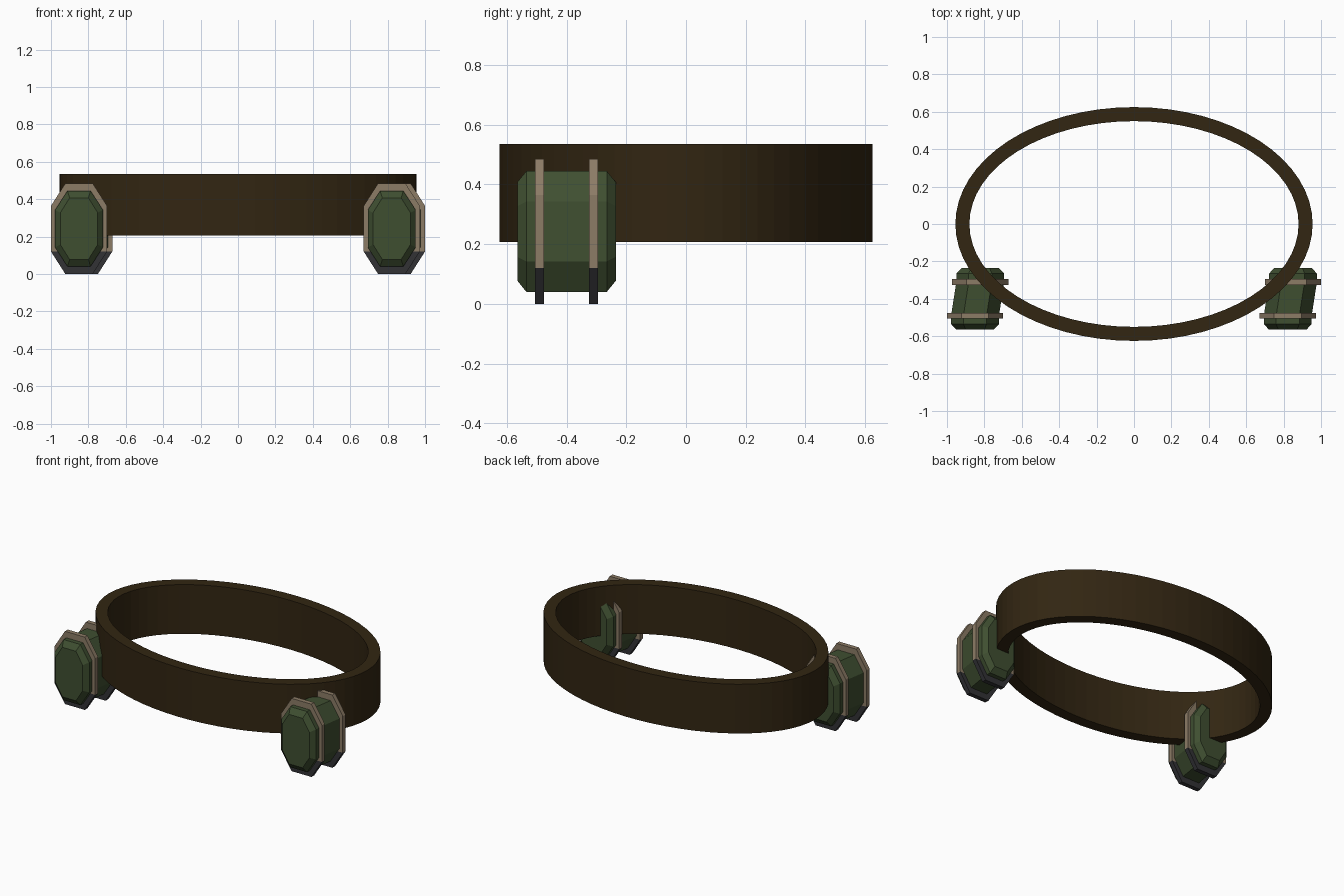
import bpy, bmesh, math

cube = bpy.data.objects.get("Cube")
if cube:
    bpy.data.objects.remove(cube, do_unlink=True)


def material(name, rgb):
    mat = bpy.data.materials.new(name)
    mat.use_nodes = True
    mat.diffuse_color = (*rgb, 1)
    mat.node_tree.nodes["Principled BSDF"].inputs["Base Color"].default_value = (*rgb, 1)
    return mat


BROWN = material("dark brown leather", (0.032, 0.019, 0.006))
GREEN = material("olive green", (0.049, 0.077, 0.030))
TAN = material("tan strap", (0.262, 0.200, 0.132))
GREY = material("dark grey", (0.032, 0.032, 0.036))

MID_Z = 0.2425


def octagon(cx, y, half_w, half_h, flat_w, flat_h):
    """Stretched octagon in the xz plane, ordered around its centre."""
    quarter = [(half_w, flat_h), (flat_w, half_h)]
    right = [(x, -z) for x, z in reversed(quarter)] + quarter
    ring = right + [(-x, -z) for x, z in right]
    return [(cx + x, y, MID_Z + z) for x, z in ring]


def loft(name, rings, mats, closed=False):
    """Join equal rings with quads; cap the ends unless the loop is closed."""
    bm = bmesh.new()
    loops = [[bm.verts.new(p) for p in ring] for ring in rings]
    pairs = list(zip(loops, loops[1:]))
    if closed:
        pairs.append((loops[-1], loops[0]))
    else:
        bm.faces.new(loops[0])
        bm.faces.new(loops[-1])
    for a, b in pairs:
        for i in range(len(a)):
            j = (i + 1) % len(a)
            bm.faces.new((a[i], a[j], b[j], b[i]))
    return finish(name, bm, mats)


def finish(name, bm, mats):
    bmesh.ops.recalc_face_normals(bm, faces=bm.faces)
    mesh = bpy.data.meshes.new(name)
    bm.to_mesh(mesh)
    bm.free()
    for mat in mats:
        mesh.materials.append(mat)
    obj = bpy.data.objects.new(name, mesh)
    bpy.context.collection.objects.link(obj)
    return obj


def strap(name, cx, y):
    """Octagonal hoop whose lowest part is dark grey."""
    size = (0.15, MID_Z, 0.073, 0.122)
    obj = loft(name, [octagon(cx, y + dy, *size) for dy in (-0.015, 0.015)], [TAN, GREY])
    bm = bmesh.new()
    bm.from_mesh(obj.data)
    split = MID_Z - 0.122
    bmesh.ops.bisect_plane(bm, geom=bm.verts[:] + bm.edges[:] + bm.faces[:],
                           plane_co=(0, 0, split), plane_no=(0, 0, 1))
    for f in bm.faces:
        f.material_index = int(f.calc_center_median().z < split)
    bm.to_mesh(obj.data)
    bm.free()


# Oval belt
SEGMENTS = 64
belt_rings = []
for i in range(SEGMENTS):
    a = math.tau * i / SEGMENTS
    c, s = math.cos(a), math.sin(a)
    belt_rings.append([(0.955 * c, 0.625 * s, 0.207), (0.955 * c, 0.625 * s, 0.535),
                       (0.88 * c, 0.55 * s, 0.535), (0.88 * c, 0.55 * s, 0.207)])
loft("belt", belt_rings, [BROWN], closed=True)

# Two matching canisters, each skewed the same way between its straps
FULL = (0.128, 0.202, 0.062, 0.1)
END = (0.1, 0.165, 0.05, 0.085)
SKEW = 0.028
for side, front_x in (("right", -0.85), ("left", 0.822)):
    back_x = front_x + SKEW
    stations = [(front_x, -0.565, END), (front_x, -0.535, FULL), (front_x, -0.49, FULL),
                (back_x, -0.31, FULL), (back_x, -0.265, FULL), (back_x, -0.235, END)]
    loft(side + "_canister", [octagon(x, y, *size) for x, y, size in stations], [GREEN])
    strap(side + "_front_strap", front_x, -0.49)
    strap(side + "_back_strap", back_x, -0.31)
